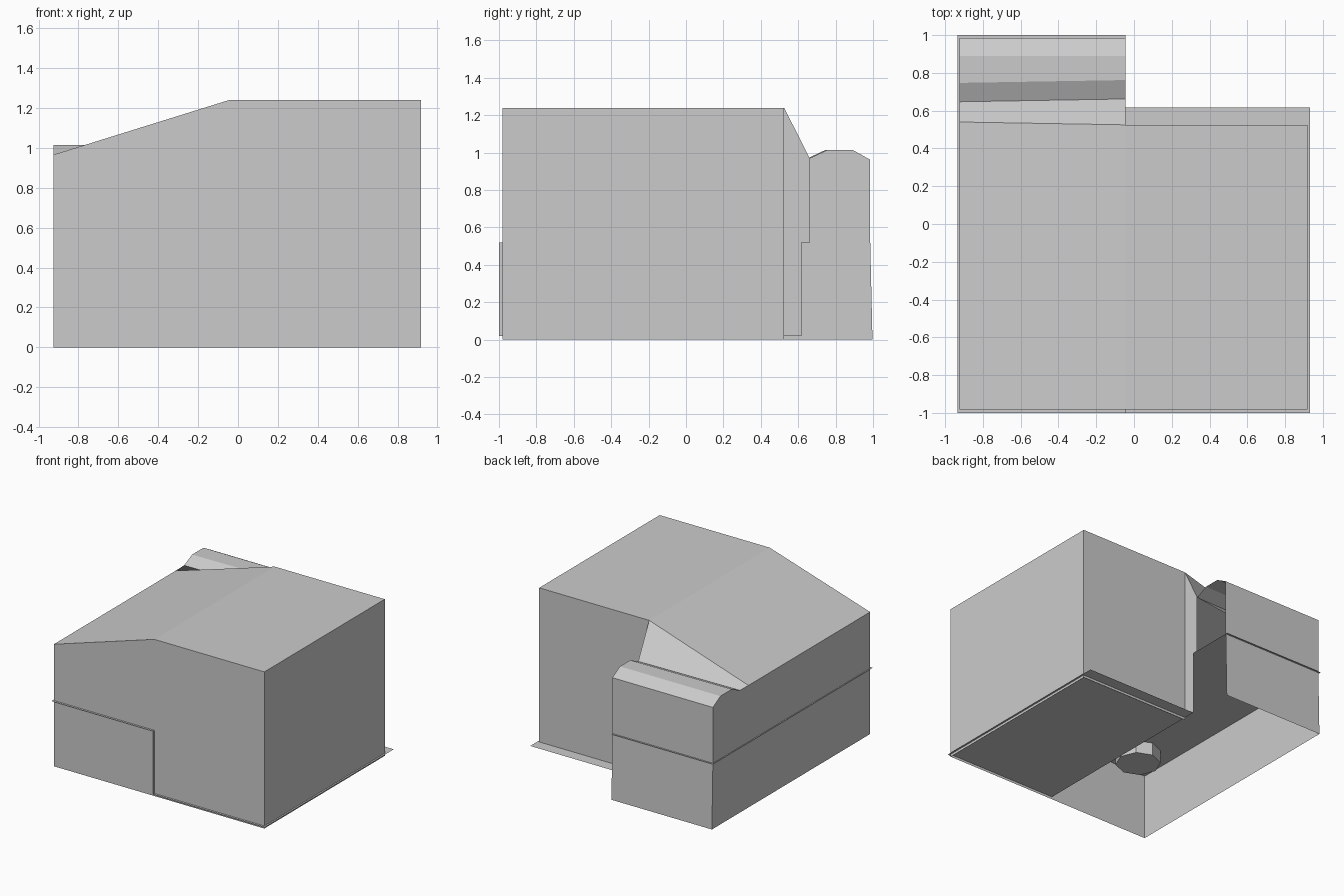
import bpy, bmesh, math

if "Cube" in bpy.data.objects:
    bpy.data.objects.remove(bpy.data.objects["Cube"])


def make_object(name, bm):
    mesh = bpy.data.meshes.new(name)
    bm.to_mesh(mesh)
    bm.free()
    obj = bpy.data.objects.new(name, mesh)
    bpy.context.collection.objects.link(obj)
    return obj


def ring(bm, x, profile):
    return [bm.verts.new((x, y, z)) for y, z in profile]


def loft(bm, a, b):
    for i in range(len(a) - 1):
        bm.faces.new((a[i], a[i + 1], b[i + 1], b[i]))


LEFT, STEP, RIGHT = -0.925, -0.045, 0.918
FRONT, BACK = -0.982, 0.525

# Outer shell: front wall, roof and back wall as one swept profile, open below
def main_profile(top, eave=BACK):
    return [(FRONT, 0), (FRONT, top), (eave, top)]


def wing_profile(valley):
    return [(valley, 0.968), (valley + 0.1, 1.015), (0.89, 1.015),
            (0.985, 0.962), (0.985, 0.52), (0.997, 0)]


bm = bmesh.new()
a = ring(bm, LEFT, main_profile(0.966, 0.54) + wing_profile(0.647))
b = ring(bm, STEP, main_profile(1.24) + wing_profile(0.662))
c = ring(bm, RIGHT, main_profile(1.24) + [(BACK, 0)])
loft(bm, a, b)
loft(bm, b[:3], c[:3])
bm.faces.new(a)
bm.faces.new(c)
b_low = bm.verts.new((STEP, BACK, 0))
bm.faces.new((b[2], c[2], c[3], b_low))
bmesh.ops.recalc_face_normals(bm, faces=bm.faces)
make_object("walls_and_roof", bm)

# Short return wall beside the open end of the rear wing
bm = bmesh.new()
bm.faces.new(ring(bm, STEP, [(BACK, 0.52), (0.662, 0.52), (0.662, 0.968), (BACK, 1.24)]))
make_object("return_wall", bm)

# Stepped thin floor: raised left level, riser, low right level
bm = bmesh.new()
for pts in (
    [(-0.935, -1, 0.52), (STEP, -1, 0.52), (STEP, 1, 0.52), (-0.935, 1, 0.52)],
    [(STEP, -1, 0.02), (STEP, 0.618, 0.02), (STEP, 0.618, 0.52), (STEP, -1, 0.52)],
    [(STEP, -1, 0.02), (0.932, -1, 0.02), (0.932, 0.618, 0.02), (STEP, 0.618, 0.02)],
):
    bm.faces.new([bm.verts.new(p) for p in pts])
make_object("stepped_floor", bm)

# Eight-sided drum under the raised floor
bpy.ops.mesh.primitive_cylinder_add(vertices=8, radius=0.165, depth=0.1,
                                    location=(-0.66, -0.74, 0.47))
bpy.context.object.name = "floor_drum"
